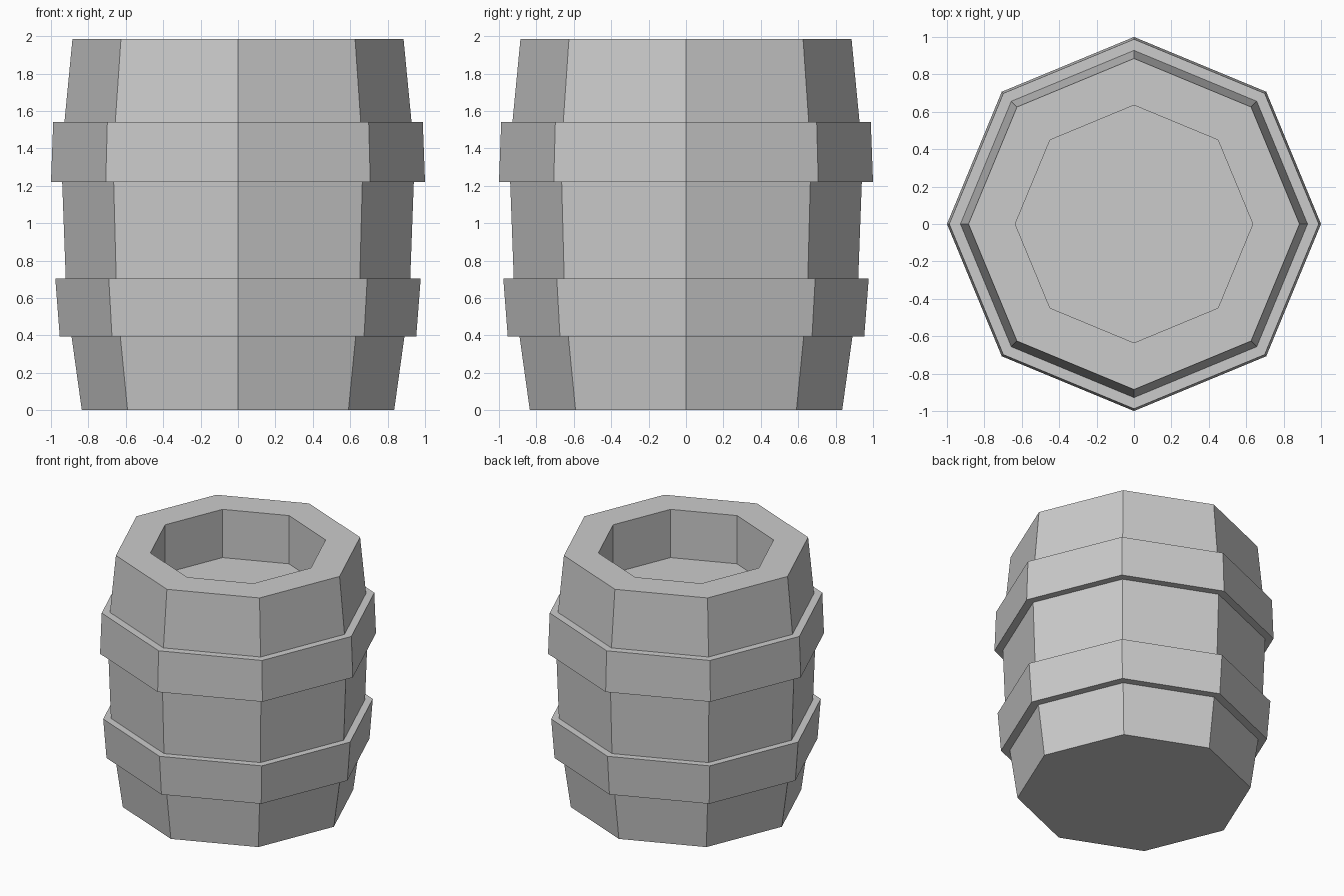
import bpy
import bmesh
import math

if "Cube" in bpy.data.objects:
    bpy.data.objects.remove(bpy.data.objects["Cube"])

SIDES = 8

# Wall profile (radius, height): staves, two raised hoops, rim, recessed lid
profile = [
    (0.835, 0.0), (0.89, 0.395),
    (0.953, 0.395), (0.977, 0.705),    # lower hoop
    (0.921, 0.705), (0.94, 1.22),
    (1.0, 1.22), (0.988, 1.54),        # upper hoop
    (0.928, 1.54), (0.885, 1.985),
    (0.635, 1.985), (0.635, 1.605),    # rim and inner wall
]

# Spin the profile into an eight-sided barrel
bm = bmesh.new()
rings = []
for r, z in profile:
    rings.append([bm.verts.new((r * math.cos(math.tau * i / SIDES),
                                r * math.sin(math.tau * i / SIDES), z))
                  for i in range(SIDES)])
for low, high in zip(rings, rings[1:]):
    for i in range(SIDES):
        j = (i + 1) % SIDES
        bm.faces.new((low[i], low[j], high[j], high[i]))

# Base and recessed lid
bm.faces.new(rings[0][::-1])
bm.faces.new(rings[-1])
bmesh.ops.recalc_face_normals(bm, faces=bm.faces)

mesh = bpy.data.meshes.new("barrel")
bm.to_mesh(mesh)
bm.free()

grey = bpy.data.materials.new("light grey")
grey.diffuse_color = (0.6, 0.6, 0.6, 1.0)
grey.use_nodes = True
grey.node_tree.nodes["Principled BSDF"].inputs["Base Color"].default_value = grey.diffuse_color
mesh.materials.append(grey)

barrel = bpy.data.objects.new("barrel", mesh)
bpy.context.collection.objects.link(barrel)
